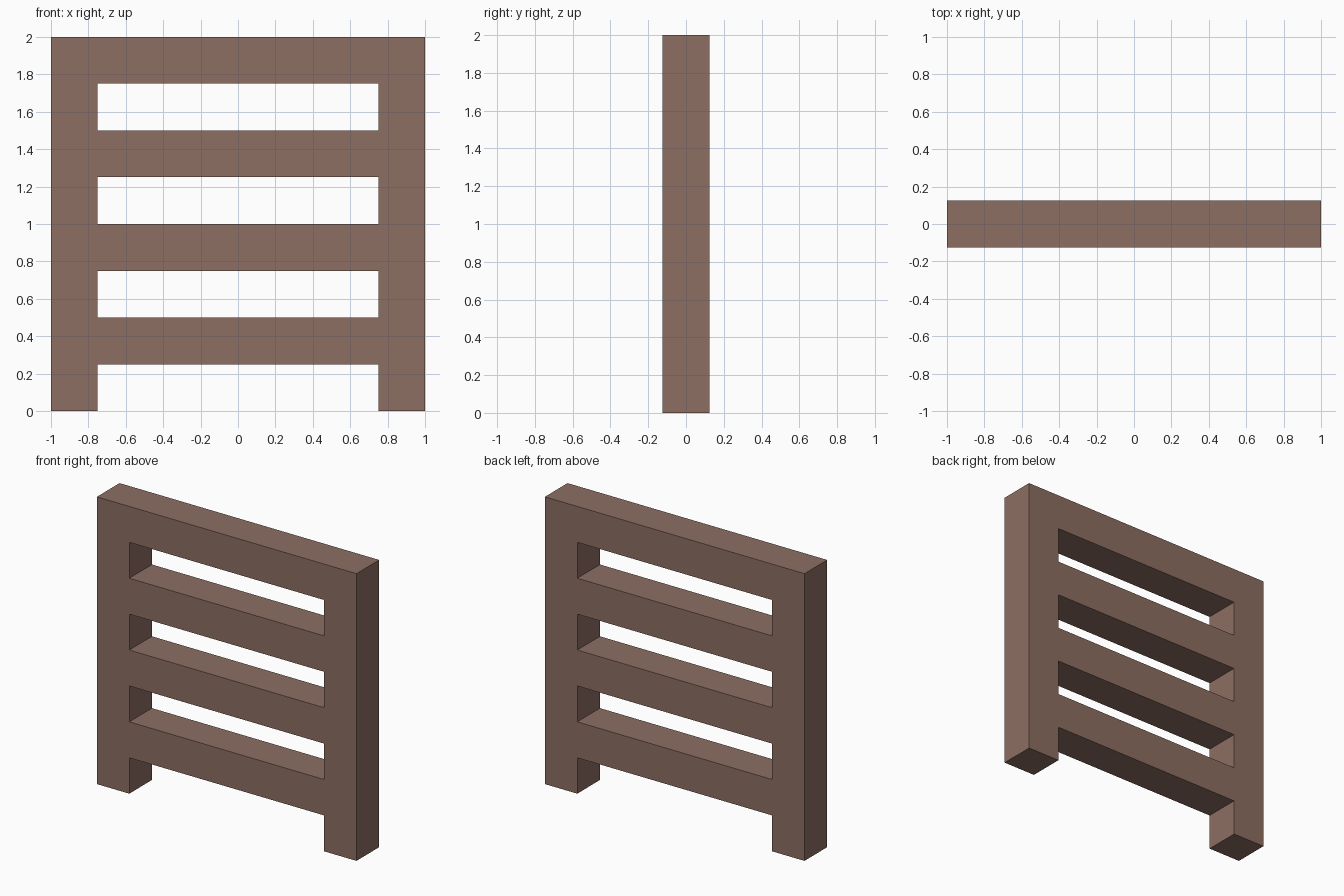
import bpy
import bmesh

if "Cube" in bpy.data.objects:
    bpy.data.objects.remove(bpy.data.objects["Cube"])

DEPTH = 0.25
STEP = 0.25
XS = [-1.0, -0.75, 0.75, 1.0]

# Single flat brown
brown = bpy.data.materials.new("brown_wood")
brown.diffuse_color = (0.266, 0.156, 0.125, 1.0)
brown.use_nodes = True
brown.node_tree.nodes["Principled BSDF"].inputs["Base Color"].default_value = brown.diffuse_color

# Slatted frame profile: two posts joined by a rail on every second row
bm = bmesh.new()
grid = [[bm.verts.new((x, 0.0, row * STEP)) for x in XS] for row in range(9)]
for row in range(8):
    columns = (0, 1, 2) if row % 2 else (0, 2)
    for c in columns:
        bm.faces.new((grid[row][c], grid[row][c + 1],
                      grid[row + 1][c + 1], grid[row + 1][c]))

mesh = bpy.data.meshes.new("slatted_frame")
bm.to_mesh(mesh)
bm.free()
mesh.materials.append(brown)
frame = bpy.data.objects.new("slatted_frame", mesh)
bpy.context.collection.objects.link(frame)

# Thickness, centred on y = 0
solid = frame.modifiers.new("thickness", 'SOLIDIFY')
solid.thickness = DEPTH
solid.offset = 0.0
